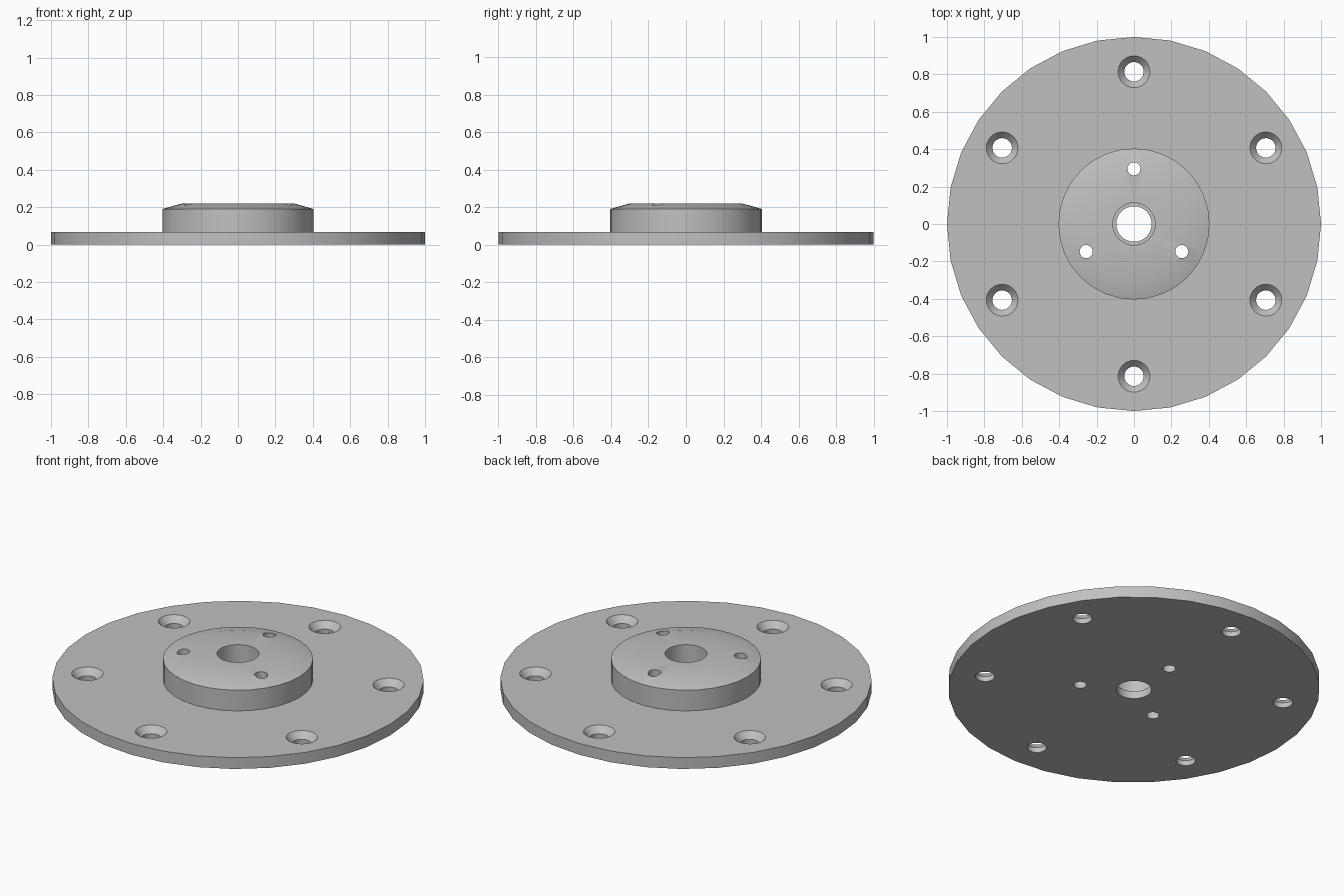
import bpy
import bmesh
from math import pi, sin, cos, radians

cube = bpy.data.objects.get("Cube")
if cube:
    bpy.data.objects.remove(cube, do_unlink=True)

SIDES = 32

# One plain grey for the whole machined part
grey = bpy.data.materials.new("machined_grey")
grey.use_nodes = True
colour = (0.53, 0.53, 0.53, 1)
grey.diffuse_color = colour
grey.node_tree.nodes["Principled BSDF"].inputs["Base Color"].default_value = colour


def lathe(name, profile, location=(0, 0, 0)):
    """Turn a closed (radius, height) outline around the z axis."""
    bm = bmesh.new()
    verts = [bm.verts.new((r, 0, z)) for r, z in profile]
    edges = [bm.edges.new((verts[i - 1], verts[i])) for i in range(len(verts))]
    bmesh.ops.spin(bm, geom=verts + edges, cent=(0, 0, 0), axis=(0, 0, 1),
                   angle=2 * pi, steps=SIDES, use_merge=True)
    bmesh.ops.remove_doubles(bm, verts=bm.verts, dist=0.0001)
    bmesh.ops.dissolve_degenerate(bm, edges=bm.edges, dist=0.0001)
    bmesh.ops.recalc_face_normals(bm, faces=bm.faces)
    mesh = bpy.data.meshes.new(name)
    bm.to_mesh(mesh)
    bm.free()
    mesh.materials.append(grey)
    obj = bpy.data.objects.new(name, mesh)
    obj.location = location
    bpy.context.collection.objects.link(obj)
    return obj


def drill(body, name, profile, radius, count):
    """Cut a ring of evenly spaced holes, the first one at the back."""
    for i in range(count):
        a = radians(90) + 2 * pi * i / count
        cutter = lathe(name, profile, (radius * cos(a), radius * sin(a), 0))
        cutter.hide_render = True
        mod = body.modifiers.new(name, "BOOLEAN")
        mod.operation = "DIFFERENCE"
        mod.solver = "EXACT"
        mod.object = cutter
        bpy.ops.object.modifier_apply(modifier=mod.name)
        bpy.data.objects.remove(cutter, do_unlink=True)


# Round plate and raised hub with a bevelled top and a stepped centre bore
flange = lathe("flange_with_hub", [
    (0.095, 0), (1, 0), (1, 0.067), (0.404, 0.067), (0.404, 0.19),
    (0.3, 0.22), (0.113, 0.22), (0.113, 0.045), (0.095, 0.045)])
bpy.ops.object.select_all(action="DESELECT")
flange.select_set(True)
bpy.context.view_layer.objects.active = flange

# Countersunk bolt holes in the plate
drill(flange, "bolt_hole", [
    (0, -0.1), (0.052, -0.1), (0.052, 0.03), (0.085, 0.067),
    (0.085, 0.2), (0, 0.2)], 0.814, 6)

# Straight screw holes through the hub
drill(flange, "screw_hole", [
    (0, -0.1), (0.035, -0.1), (0.035, 0.4), (0, 0.4)], 0.295, 3)

bpy.ops.object.shade_smooth_by_angle(angle=radians(30))
